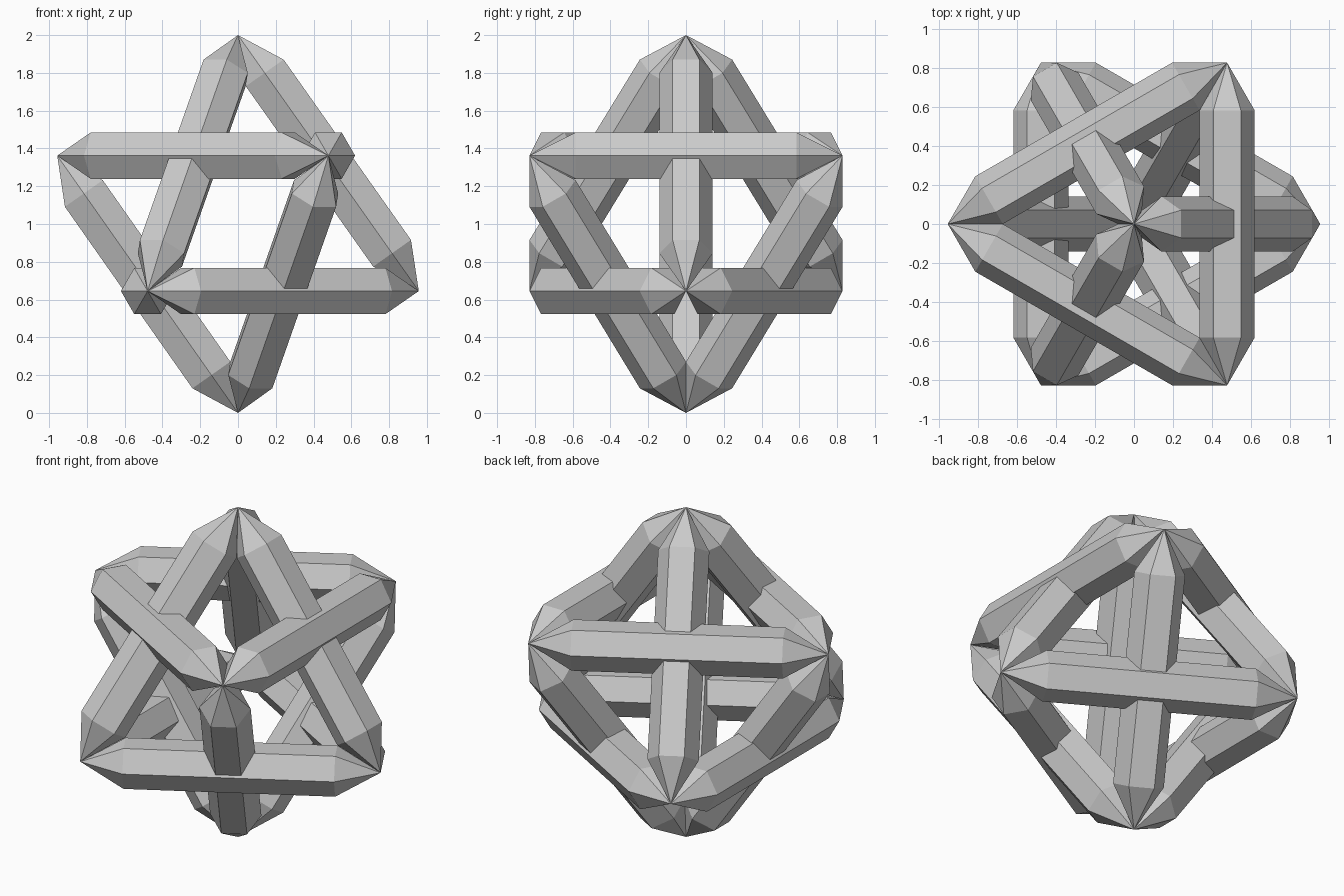
import bpy
import bmesh
from math import cos, sin, tau
from mathutils import Vector

cube = bpy.data.objects.get("Cube")
if cube:
    bpy.data.objects.remove(cube, do_unlink=True)

SIDES = 6
BAR_RADIUS = 0.1414
TIP_LENGTH = 0.245
CORNER_RADIUS = 0.957

# Single plain grey for every bar
grey = bpy.data.materials.new("light_grey")
grey.use_nodes = True
colour = (0.6, 0.6, 0.6, 1)
grey.diffuse_color = colour
grey.node_tree.nodes["Principled BSDF"].inputs["Base Color"].default_value = colour


def bar(name, start, end):
    """Six-sided bar with a pointed tip at each end, corners pointing sideways."""
    axis = (end - start).normalized()
    side = axis.cross(Vector((0, 0, 1))).normalized()
    up = side.cross(axis)
    bm = bmesh.new()

    def ring(centre):
        angles = [tau * i / SIDES for i in range(SIDES)]
        return [bm.verts.new(centre + BAR_RADIUS * (cos(a) * side + sin(a) * up))
                for a in angles]

    tip_a, tip_b = bm.verts.new(start), bm.verts.new(end)
    ring_a = ring(start + axis * TIP_LENGTH)
    ring_b = ring(end - axis * TIP_LENGTH)
    for i in range(SIDES):
        j = (i + 1) % SIDES
        bm.faces.new((ring_a[i], ring_a[j], ring_b[j], ring_b[i]))
        bm.faces.new((tip_a, ring_a[j], ring_a[i]))
        bm.faces.new((tip_b, ring_b[i], ring_b[j]))
    bmesh.ops.recalc_face_normals(bm, faces=bm.faces)
    mesh = bpy.data.meshes.new(name)
    bm.to_mesh(mesh)
    bm.free()
    mesh.materials.append(grey)
    bpy.context.collection.objects.link(bpy.data.objects.new(name, mesh))


def pyramid(name, apex_z, base_z, turn):
    """Triangular pyramid frame: three sloping bars and three level ones."""
    apex = Vector((0, 0, apex_z))
    corners = [Vector((CORNER_RADIUS * cos(turn + tau * i / 3),
                       CORNER_RADIUS * sin(turn + tau * i / 3), base_z))
               for i in range(3)]
    for i in range(3):
        bar(f"{name}_sloping_bar_{i + 1}", apex, corners[i])
        bar(f"{name}_level_bar_{i + 1}", corners[i], corners[(i + 1) % 3])


# Two interlocking pyramid frames, one upright and one inverted
pyramid("upright_frame", 2.0, 0.645, 0)
pyramid("inverted_frame", 0.0, 1.362, tau / 2)
